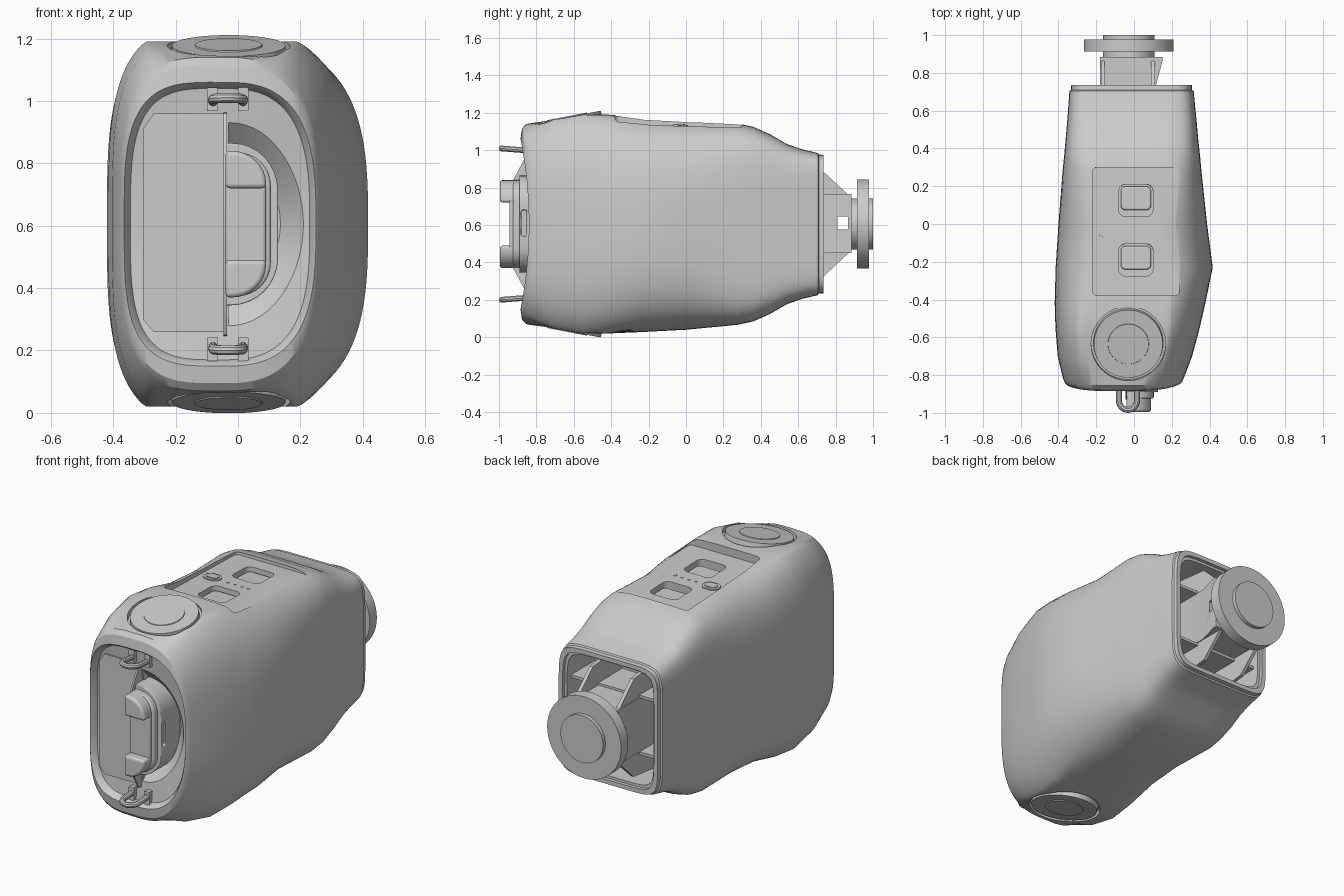
import bpy, bmesh, math
from mathutils import Matrix

cube = bpy.data.objects.get("Cube")
if cube:
    bpy.data.objects.remove(cube, do_unlink=True)

grey = bpy.data.materials.new("plain grey")
grey.use_nodes = True
grey.diffuse_color = (0.6, 0.6, 0.6, 1)
grey.node_tree.nodes["Principled BSDF"].inputs["Base Color"].default_value = grey.diffuse_color
ZC = 0.605   # mid height
parts = []


def finish(name, bm):
    bmesh.ops.recalc_face_normals(bm, faces=bm.faces)
    me = bpy.data.meshes.new(name)
    bm.to_mesh(me)
    bm.free()
    me.materials.append(grey)
    ob = bpy.data.objects.new(name, me)
    bpy.context.collection.objects.link(ob)
    parts.append(ob)
    return ob


def prism(name, pts, axis, a, b):
    """Extrude a 2D outline along an axis from a to b."""
    put = {'x': lambda p, t: (t, p[0], p[1]),
           'y': lambda p, t: (p[0], t, p[1]),
           'z': lambda p, t: (p[0], p[1], t)}[axis]
    bm = bmesh.new()
    lo = [bm.verts.new(put(p, a)) for p in pts]
    hi = [bm.verts.new(put(p, b)) for p in pts]
    bm.faces.new(lo)
    bm.faces.new(hi)
    for i in range(len(pts)):
        j = (i + 1) % len(pts)
        bm.faces.new((lo[i], lo[j], hi[j], hi[i]))
    return finish(name, bm)


def rounded(x0, x1, y0, y1, r, r_left=None, steps=8):
    """Rounded rectangle outline; the left corners may differ."""
    rl = r if r_left is None else r_left
    pts = []
    for k, (cx, cy, q) in enumerate(((x1 - r, y1 - r, r), (x0 + rl, y1 - rl, rl),
                                     (x0 + rl, y0 + rl, rl), (x1 - r, y0 + r, r))):
        if q == 0:
            pts.append((cx, cy))
            continue
        for i in range(steps + 1):
            t = math.pi / 2 * (k + i / steps)
            pts.append((cx + q * math.cos(t), cy + q * math.sin(t)))
    return pts


def centred(cx, cy, half_w, half_h, r):
    return rounded(cx - half_w, cx + half_w, cy - half_h, cy + half_h, r)


def cylinder(name, r1, r2, depth, mat, segs=64):
    bm = bmesh.new()
    bmesh.ops.create_cone(bm, cap_ends=True, segments=segs, radius1=r1, radius2=r2,
                          depth=depth, matrix=mat)
    return finish(name, bm)


def cut(target, cutter):
    mod = target.modifiers.new("cut", 'BOOLEAN')
    mod.operation = 'DIFFERENCE'
    mod.solver = 'EXACT'
    mod.object = cutter
    bpy.context.view_layer.objects.active = target
    bpy.ops.object.modifier_apply(modifier=mod.name)
    parts.remove(cutter)
    bpy.data.objects.remove(cutter, do_unlink=True)


def bevel(ob, width, segs=3):
    mod = ob.modifiers.new("bevel", 'BEVEL')
    mod.width, mod.segments, mod.limit_method = width, segs, 'ANGLE'


# Housing sections: y, left, right, half height
sections = [
    (-0.80, -0.345, 0.23, 0.435),
    (-0.825, -0.355, 0.24, 0.443),
    (-0.84, -0.365, 0.25, 0.455),
    (-0.832, -0.37, 0.257, 0.51),
    (-0.81, -0.378, 0.266, 0.535),
    (-0.70, -0.404, 0.308, 0.605),
    (-0.55, -0.416, 0.348, 0.64),
    (-0.42, -0.42, 0.378, 0.62),
    (-0.23, -0.415, 0.417, 0.577),
    (0, -0.40, 0.387, 0.565),
    (0.28, -0.378, 0.357, 0.538),
    (0.36, -0.37, 0.35, 0.52),
    (0.45, -0.362, 0.34, 0.48),
    (0.54, -0.354, 0.332, 0.428),
    (0.62, -0.348, 0.324, 0.40),
]
# rear rim and cavity, inset from the last outline
for y, inset in ((0.705, 0), (0.71, 0.008), (0.735, 0.01), (0.735, 0.035),
                 (0.715, 0.035), (0.715, 0.05), (0.46, 0.05)):
    sections.append((y, -0.342 + inset, 0.316 - inset, 0.38 - inset))

N = 112
bm = bmesh.new()
rings = []
for y, xl, xr, zh in sections:
    cx, hw = (xl + xr) / 2, (xr - xl) / 2
    bow = 0.045 if y < -0.8 + 0.001 else 0.01 if y < -0.6 else 0   # front swept forward at top and bottom
    cap = min(0.585, 0.572 + 0.19 * (y + 0.635)) if y < -0.2 else 1   # flat shoulders
    squareness = 6 * max(0, y)
    ring = []
    for i in range(N):
        t = 2 * math.pi * (i + 0.5) / N
        c, s = math.cos(t), math.sin(t)
        n = squareness + (2.9 if c > 0 else 3.5)
        dx = math.copysign(abs(c) ** (2 / n), c) * hw
        dz = math.copysign(min(abs(s) ** (2 / n) * zh, cap), s)
        ring.append(bm.verts.new((cx + dx, y - bow * (dz / zh) ** 2, ZC + dz)))
    rings.append(ring)
for a, b in zip(rings, rings[1:]):
    for i in range(N):
        j = (i + 1) % N
        bm.faces.new((a[i], a[j], b[j], b[i]))
# fan the two end floors
for ring, section in ((rings[0], sections[0]), (rings[-1], sections[-1])):
    mid = bm.verts.new((-0.03, section[0], ZC))
    for i in range(N):
        bm.faces.new((ring[i], ring[(i + 1) % N], mid))
housing = finish("housing", bm)

# Tilted round caps on top and bottom, each in a narrow round groove
for side, label in ((1, "top"), (-1, "bottom")):
    base = (Matrix.Translation((-0.03, -0.635, ZC + side * 0.572))
            @ Matrix.Rotation(side * math.radians(10.8), 4, 'X'))
    flip = base if side > 0 else base @ Matrix.Rotation(math.pi, 4, 'X')
    cut(housing, cylinder("groove", 0.197, 0.197, 0.1, flip @ Matrix.Translation((0, 0, 0.02))))
    cylinder(label + "_cap", 0.187, 0.182, 0.06, flip @ Matrix.Translation((0, 0, -0.03)))
    cylinder(label + "_cap_centre", 0.11, 0.107, 0.008, flip)

# Sunken control panel
tilt = Matrix.Translation((0.01, -0.04, 1.13)) @ Matrix.Rotation(-0.03, 4, 'X')


def on_panel(name, outline, z0, z1):
    ob = prism(name, outline, 'z', z0, z1)
    ob.data.transform(tilt)
    return ob


cut(housing, on_panel("recess", centred(0, 0, 0.23, 0.34, 0.025), 0, 0.2))
for y, label in ((0.165, "rear"), (-0.15, "front")):
    cut(housing, on_panel("well", centred(0, y, 0.09, 0.085, 0.035), -0.045, 0.1))
    bevel(on_panel(label + "_button", centred(0, y + 0.012, 0.08, 0.062, 0.025), -0.06, -0.02), 0.008)
on_panel("badge_oval", centred(-0.152, 0.01, 0.052, 0.04, 0.039), -0.01, 0.006)
on_panel("badge_centre", centred(-0.152, 0.01, 0.037, 0.025, 0.024), -0.01, 0.011)
for i in range(4):
    on_panel("indicator_dot", centred(0.045 * i - 0.05, 0.004, 0.008, 0.008, 0.007), -0.01, 0.003)

# Half bowl beside the grip
mat = (Matrix.Translation((-0.03, -0.79, ZC)) @ Matrix.Diagonal((0.83, 1, 1, 1))
       @ Matrix.Rotation(math.pi / 2, 4, 'X'))
bowl = cylinder("bowl", 0.20, 0.355, 0.14, mat)
bm = bmesh.new()
bm.from_mesh(bowl.data)
bmesh.ops.bisect_plane(bm, geom=bm.verts[:] + bm.edges[:] + bm.faces[:],
                       plane_co=(-0.03, 0, 0), plane_no=(-1, 0, 0), clear_outer=True)
bmesh.ops.holes_fill(bm, edges=[e for e in bm.edges if e.is_boundary])
bm.to_mesh(bowl.data)
bm.free()
cut(housing, bowl)

# Front plate and upright fin
prism("front_plate", [(-0.305, 0.30), (-0.27, 0.26), (-0.04, 0.26), (-0.04, 0.96),
                      (-0.27, 0.96), (-0.305, 0.91)], 'y', -0.842, -0.79)
prism("front_fin", [(-0.78, 0.24), (-0.86, 0.25), (-0.93, 0.38), (-0.93, 0.83),
                    (-0.86, 0.96), (-0.78, 0.97)], 'x', -0.046, -0.036)

# Grip: stepped base, inner bar and two end posts
base = prism("grip_base", rounded(-0.04, 0.128, 0.345, 0.865, 0.15, 0), 'y', -0.89, -0.71)
cut(base, prism("slot", centred(-0.865, 0.61, 0.015, 0.07, 0.009), 'x', 0.12, 0.2))
bevel(base, 0.02)
for name, right, inset, front in (("grip_middle", 0.105, 0.03, -0.925), ("grip_inner", 0.09, 0.06, -0.945)):
    bevel(prism(name, rounded(-0.04, right, 0.345 + inset, 0.865 - inset, right, 0), 'y', front, -0.85), 0.01)
for side, label in ((1, "upper"), (-1, "lower")):
    arc = [(-0.04, 0.115), (0.09, 0.115)]
    for i in range(9):
        t = math.pi / 2 * i / 8
        arc.append((0.09 - 0.11 * (1 - math.cos(t)), 0.13 + 0.105 * math.sin(t)))
    arc.append((-0.04, 0.235))
    bevel(prism(label + "_grip_post", [(x, ZC + side * z) for x, z in arc], 'y', -0.995, -0.85), 0.022, 4)

    # Wire strap loop with its two feet
    curve = bpy.data.curves.new(label + "_loop", 'CURVE')
    curve.dimensions, curve.bevel_depth, curve.bevel_resolution = '3D', 0.016, 3
    path = [(-0.08, -0.80)] + [(-0.032 - 0.048 * math.cos(math.pi * i / 12),
            -0.934 - 0.05 * math.sin(math.pi * i / 12)) for i in range(13)] + [(0.016, -0.80)]
    spline = curve.splines.new('POLY')
    spline.points.add(len(path) - 1)
    for p, (x, y) in zip(spline.points, path):
        p.co = (x, y, ZC + side * (0.40 - 0.08 * (y + 0.93)), 1)
    tmp = bpy.data.objects.new("loop_path", curve)
    me = bpy.data.meshes.new_from_object(tmp)
    bpy.data.objects.remove(tmp)
    bm = bmesh.new()
    bm.from_mesh(me)
    finish(label + "_strap_loop", bm)
    for x in (-0.082, 0.017):
        prism(label + "_loop_foot", centred(x, ZC + side * 0.4, 0.017, 0.038, 0.003), 'y', -0.865, -0.79)

# Rear mount: slotted block and gussets, with shelves in the cavity
mount = [prism("mount_block", [(-0.18, 0.45), (0.115, 0.45), (0.115, 0.73), (0.15, 0.86),
                               (0.15, 0.885), (-0.18, 0.885)], 'z', 0.45, 0.765)]
for x in (-0.165, 0.10):
    mount.append(prism("mount_gusset", [(0.45, 0.29), (0.73, 0.32), (0.88, 0.46),
                                        (0.88, 0.75), (0.73, 0.89), (0.45, 0.92)], 'x', x - 0.01, x + 0.01))
for ob in mount:
    cut(ob, prism("through_slot", centred(0.838, 0.61, 0.027, 0.035, 0.004), 'x', -0.5, 0.5))
for z in (0.44, 0.77):
    prism("cavity_shelf", rounded(-0.30, 0.27, 0.45, 0.68, 0.002), 'z', z - 0.008, z + 0.008)

# Rear disc and hub
turn = Matrix.Rotation(-math.pi / 2, 4, 'X')
for name, r, y0, y1 in (("rear_disc", 0.238, 0.913, 0.978), ("rear_hub", 0.137, 0.87, 1)):
    cylinder(name, r, r, y1 - y0, Matrix.Translation((-0.028, (y0 + y1) / 2, ZC)) @ turn, 80)

# Smooth shading with sharp edges kept
for ob in parts:
    bpy.ops.object.select_all(action='DESELECT')
    ob.select_set(True)
    bpy.context.view_layer.objects.active = ob
    bpy.ops.object.shade_smooth_by_angle(angle=math.radians(32))
